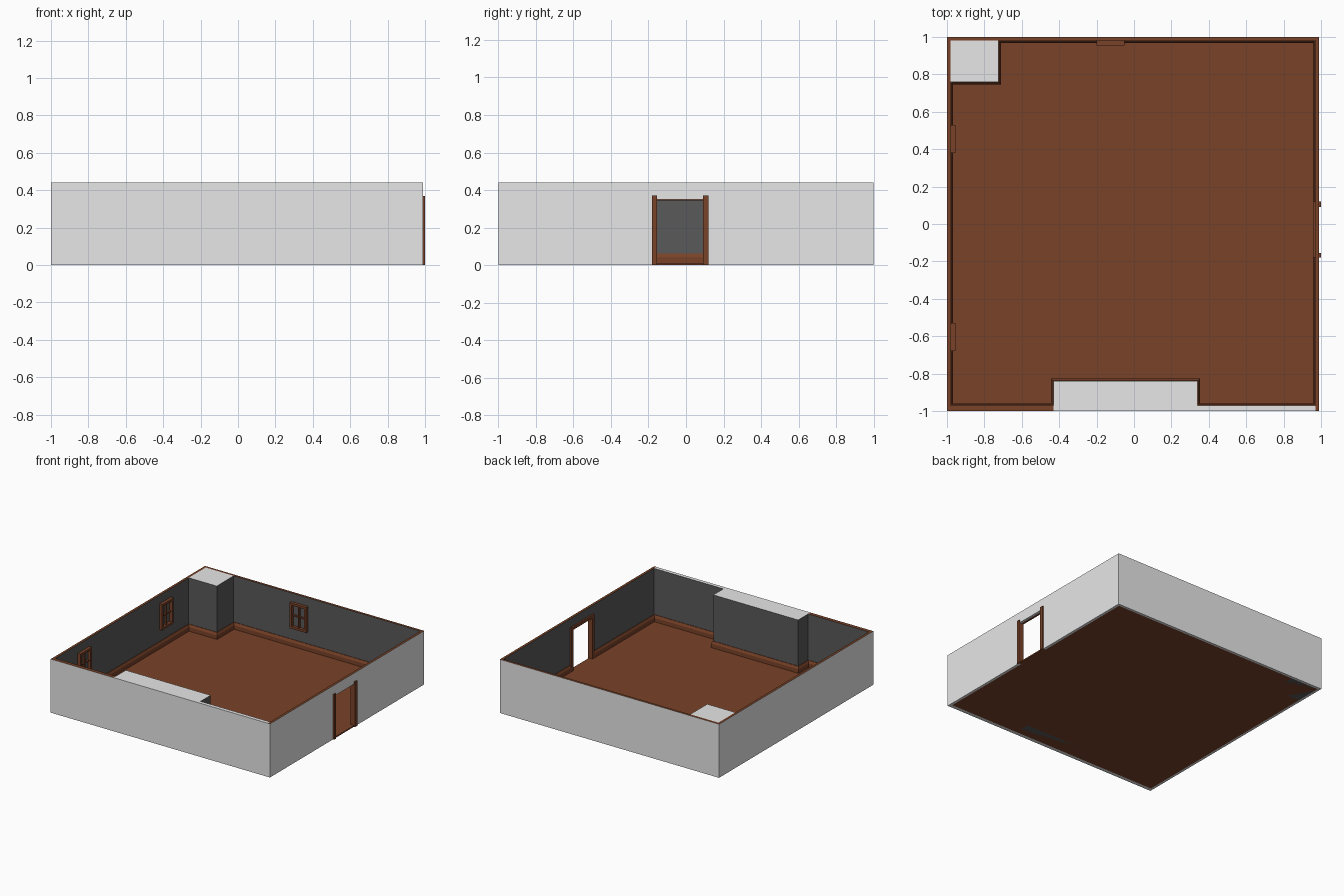
import bpy, bmesh
from mathutils import Vector

if "Cube" in bpy.data.objects:
    bpy.data.objects.remove(bpy.data.objects["Cube"])

def material(name, rgb):
    m = bpy.data.materials.new(name)
    m.diffuse_color = (*rgb, 1)
    m.use_nodes = True
    m.node_tree.nodes["Principled BSDF"].inputs["Base Color"].default_value = m.diffuse_color
    return m

LIGHT = material("light grey plaster", (0.8, 0.8, 0.8))
DARK = material("dark grey wall", (0.1, 0.1, 0.1))
WOOD = material("brown wood", (0.19, 0.054, 0.021))
MATS = [LIGHT, DARK, WOOD]

def finish(name, bm, rule):
    bmesh.ops.recalc_face_normals(bm, faces=bm.faces)
    for f in bm.faces:
        f.material_index = rule(f.normal)
    me = bpy.data.meshes.new(name)
    bm.to_mesh(me)
    bm.free()
    for m in MATS:
        me.materials.append(m)
    ob = bpy.data.objects.new(name, me)
    bpy.context.collection.objects.link(ob)
    return ob

def add_box(bm, x, y, z):
    vs = bmesh.ops.create_cube(bm, size=1)["verts"]
    for v in vs:
        v.co = Vector([(a + b) / 2 + c * (b - a) for (a, b), c in zip((x, y, z), v.co)])

def boxes(name, items, rule=lambda n: 2):
    bm = bmesh.new()
    for it in items:
        add_box(bm, *it)
    return finish(name, bm, rule)

def wall_rule(inward, cap):
    # dark on the room side, chosen cap colour on top, light elsewhere
    d = Vector(inward)
    return lambda n: 1 if n.dot(d) > 0.9 else (cap if n.z > 0.9 else 0)

H = 0.44
FULL = (0, H)

# Floor
boxes("floor", [((-0.98, 0.97), (-0.97, 0.98), (0, 0.01))])
boxes("door_sill", [((0.97, 0.99), (-0.165, 0.10), (0, 0.01))])

# Walls
boxes("left_wall", [((-1, -0.98), (-1, 1), FULL)], wall_rule((1, 0, 0), 2))
boxes("back_wall", [((-0.98, 0.97), (0.98, 1), FULL)], wall_rule((0, -1, 0), 2))
boxes("front_wall_left", [((-0.98, -0.43), (-1, -0.97), FULL)], wall_rule((0, 1, 0), 2))
boxes("front_wall_right", [((-0.43, 0.97), (-1, -0.97), FULL)], wall_rule((0, 1, 0), 0))
boxes("right_wall", [((0.97, 0.99), (-1, -0.165), FULL),
                     ((0.97, 0.99), (0.10, 1), FULL),
                     ((0.97, 0.99), (-0.165, 0.10), (0.35, H))], wall_rule((-1, 0, 0), 2))

# Solid blocks standing in the room
block_rule = lambda n: 0 if n.z > 0.9 else 1
boxes("corner_pillar", [((-0.98, -0.725), (0.76, 0.98), FULL)], block_rule)
boxes("chimney_block", [((-0.43, 0.34), (-0.97, -0.84), FULL)], block_rule)

# Baseboard swept round the room with mitred corners
path = [(0.97, 0.12), (0.97, 0.98), (-0.725, 0.98), (-0.725, 0.76), (-0.98, 0.76),
        (-0.98, -0.97), (-0.43, -0.97), (-0.43, -0.84), (0.34, -0.84), (0.34, -0.97),
        (0.97, -0.97), (0.97, -0.18)]
profile = [(0, 0), (0.013, 0), (0.013, 0.042), (0.004, 0.062), (0, 0.062)]
pts = [Vector(p) for p in path]
norms = []
for a, b in zip(pts, pts[1:]):
    d = (b - a).normalized()
    norms.append(Vector((-d.y, d.x)))
bm = bmesh.new()
rings = []
for i, p in enumerate(pts):
    if i == 0:
        off = norms[0]
    elif i == len(pts) - 1:
        off = norms[-1]
    else:
        off = norms[i - 1] + norms[i]
    rings.append([bm.verts.new((p.x + off.x * t, p.y + off.y * t, z)) for t, z in profile])
k = len(profile)
for r, s in zip(rings, rings[1:]):
    for j in range(k):
        bm.faces.new((r[j], r[(j + 1) % k], s[(j + 1) % k], s[j]))
bm.faces.new(rings[0])
bm.faces.new(rings[-1])
finish("baseboard", bm, lambda n: 2)

# Door frame: posts pass through the wall, lintel on the room side
boxes("door_frame", [((0.957, 1.0), (-0.18, -0.155), (0, 0.37)),
                     ((0.957, 1.0), (0.09, 0.12), (0, 0.37)),
                     ((0.957, 0.97), (-0.155, 0.09), (0.345, 0.37))])

# Windows: frame with crossed bars, fixed on the room side of a wall
def window(name, centre, on_left):
    z0, z1, w, t = 0.16, 0.37, 0.075, 0.018
    zm = (z0 + z1) / 2
    parts = [((-w, -w + t), (z0, z1), 0.025), ((w - t, w), (z0, z1), 0.025),
             ((-w + t, w - t), (z0, z0 + t), 0.025), ((-w + t, w - t), (z1 - t, z1), 0.025),
             ((-0.005, 0.005), (z0 + t, z1 - t), 0.015),
             ((-w + t, w - t), (zm - 0.005, zm + 0.005), 0.014)]
    items = []
    for (a, b), z, depth in parts:
        span = (centre + a, centre + b)
        if on_left:
            items.append(((-0.98, -0.98 + depth), span, z))
        else:
            items.append((span, (0.98 - depth, 0.98), z))
    boxes(name, items)

window("left_window_back", 0.455, True)
window("left_window_front", -0.605, True)
window("back_window", -0.125, False)
